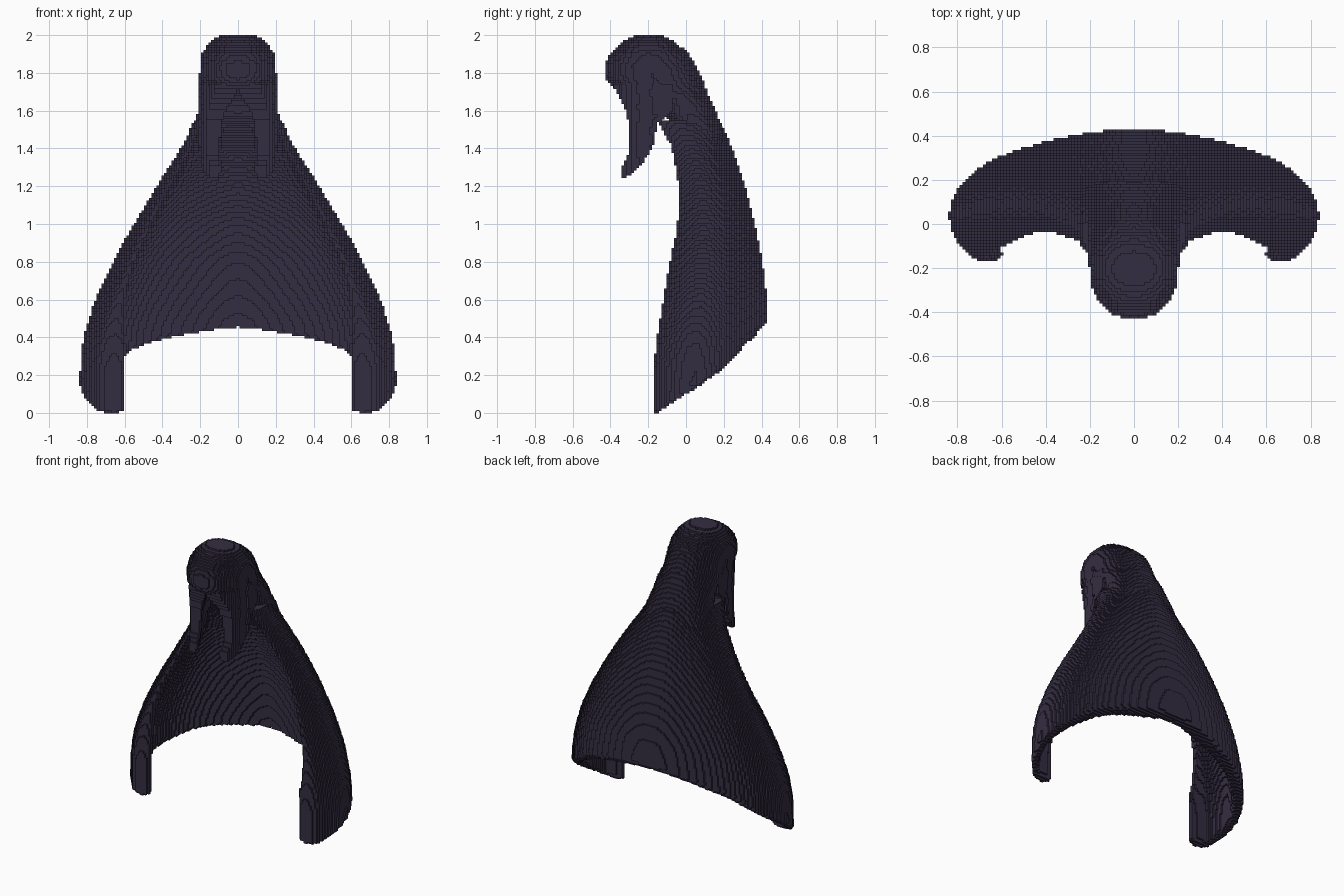
import bpy, bmesh, math

if "Cube" in bpy.data.objects:
    bpy.data.objects.remove(bpy.data.objects["Cube"], do_unlink=True)

VOXEL = 0.0135

# One dark violet cloth colour
cloth = bpy.data.materials.new("dark_violet_cloth")
cloth.use_nodes = True
COLOUR = (0.034, 0.026, 0.053, 1)
cloth.diffuse_color = COLOUR
cloth.node_tree.nodes["Principled BSDF"].inputs["Base Color"].default_value = COLOUR


def table(rows, z):
    """Linear lookup in rows of (key, value)."""
    if z <= rows[0][0]:
        return rows[0][1]
    for (a, va), (b, vb) in zip(rows, rows[1:]):
        if z <= b:
            return va + (vb - va) * (z - a) / (b - a)
    return rows[-1][1]


def finish(name, bm, subdiv=0):
    """Turn a closed bmesh into an object made of small blocks."""
    bmesh.ops.recalc_face_normals(bm, faces=bm.faces)
    me = bpy.data.meshes.new(name)
    bm.to_mesh(me)
    bm.free()
    me.materials.append(cloth)
    ob = bpy.data.objects.new(name, me)
    bpy.context.collection.objects.link(ob)
    if subdiv:
        sub = ob.modifiers.new("round", 'SUBSURF')
        sub.levels = sub.render_levels = subdiv
    size = [max(v.co[i] for v in me.vertices) - min(v.co[i] for v in me.vertices) for i in range(3)]
    cells = max(size) / VOXEL
    rm = ob.modifiers.new("blocks", 'REMESH')
    rm.mode = 'BLOCKS'
    rm.octree_depth = math.ceil(math.log2(cells / 0.95))
    rm.scale = cells / 2 ** rm.octree_depth
    rm.use_remove_disconnected = False
    return ob


def bridge(bm, rings):
    """Skin between successive closed rings."""
    for a, b in zip(rings, rings[1:]):
        n = len(a)
        for i in range(n):
            j = (i + 1) % n
            bm.faces.new((a[i], a[j], b[j], b[i]))


def cap_strip(bm, ring):
    """Close a ring whose second half runs back along its first half."""
    n = len(ring)
    for i in range(n // 2 - 1):
        bm.faces.new((ring[i], ring[i + 1], ring[n - 2 - i], ring[n - 1 - i]))


# Cloak: half width, back, front, inner back, wall and front lip by height
WIDTH = [(0, .855), (.25, .85), (.4, .835), (.6, .77), (.8, .675), (1, .56), (1.2, .437),
         (1.3, .373), (1.4, .307), (1.5, .257), (1.6, .225)]
BACK = [(.47, .43), (.65, .425), (.8, .405), (1, .365), (1.2, .315), (1.4, .245), (1.6, .16)]
FRONT = [(0, -.17), (.27, -.17), (.4, -.155), (.7, -.105), (1, -.045), (1.2, -.04), (1.4, -.075), (1.55, -.15)]
INNER = [(.3, .39), (.47, .385), (.8, .335), (1, .28), (1.2, .195), (1.3, .13), (1.4, .045), (1.5, -.06), (1.55, -.12)]
WALL = [(0, .055), (.5, .06), (1, .065), (1.55, .04)]
LIP = [(0, .262), (.35, .255), (.5, .2), (.7, .145), (1, .105), (1.3, .07), (1.55, .05)]
HEM = [(-.17, -.02), (-.1, .03), (0, .1), (.1, .15), (.2, .215), (.25, .27), (.3, .35), (.36, .385), (.43, .475)]
OUTER_SHAPE = [(0, 1), (.18, .995), (.36, .945), (.55, .88), (.71, .805), (.85, .7), (.94, .56), (1, .37),
               (.965, .2), (.9, .08), (.85, 0)]
INNER_SHAPE = [(0, 1), (.18, .96), (.36, .905), (.55, .84), (.71, .77), (.85, .67), (.94, .54), (1, .37),
               (.965, .2), (.9, .08), (.87, 0)]
COLUMNS = len(OUTER_SHAPE) + 1
TOP = 1.55


def cloak_point(k, inside, z):
    """Half-section point of column k at height z."""
    w, f = table(WIDTH, z), table(FRONT, z)
    b = table(INNER if inside else BACK, z)
    lip = min(.05, .4 * (b - f)) if inside else 0
    if k == COLUMNS - 1:
        return w - table(LIP, z), f + lip
    px, t = (INNER_SHAPE if inside else OUTER_SHAPE)[k]
    if inside:
        w -= table(WALL, z)
    return px * w, f + max(t * (b - f), lip)


def cloak_column(k, inside, steps=32):
    """Points of one column, from the slanting hem upward."""
    z0 = .2
    for _ in range(25):
        y = cloak_point(k, inside, z0)[1]
        z0 = .5 * z0 + .5 * (table(HEM, y) + (.03 if inside and y > .1 else 0))
    for s in range(steps + 1):
        z = z0 + (TOP - z0) * s / steps
        yield (*cloak_point(k, inside, z), z)


bm = bmesh.new()
order = [(-1, k) for k in range(COLUMNS - 1, 0, -1)] + [(1, k) for k in range(COLUMNS)]
columns = []
for inside, seq in ((False, order), (True, order[::-1])):
    for side, k in seq:
        columns.append([bm.verts.new((side * x, y, z)) for x, y, z in cloak_column(k, inside)])
rings = list(zip(*columns))
bridge(bm, rings)
cap_strip(bm, rings[0])
cap_strip(bm, rings[-1])
finish("cloak", bm, 1)

# Hood: stacked rounded sections of (height, half width, front, back)
HOOD = [(1.42, .24, .04, .21), (1.5, .235, -.05, .195), (1.58, .217, -.12, .165), (1.65, .208, -.15, .135),
        (1.69, .206, -.24, .117), (1.72, .204, -.385, .107), (1.77, .203, -.425, .085), (1.84, .202, -.43, .052),
        (1.9, .19, -.405, .015), (1.95, .163, -.355, -.04), (1.985, .125, -.305, -.095), (2.003, .075, -.255, -.145)]
bm = bmesh.new()
rings = []
for z, w, f, b in HOOD:
    ring = []
    for i in range(32):
        a = math.tau * i / 32
        c, s = math.cos(a), math.sin(a)
        x = w * math.copysign(abs(c) ** .85, c)
        y = (f + b) / 2 + (b - f) / 2 * math.copysign(abs(s) ** .92, s)
        ring.append(bm.verts.new((x, y, z)))
    rings.append(ring)
bridge(bm, rings)
bm.faces.new(rings[0])
bm.faces.new(rings[-1])
finish("hood", bm)

# Hood flaps beside the face opening: (height, front, back, thickness)
FLAP = [(1.245, -.345, -.315, .05), (1.285, -.345, -.26, .06), (1.36, -.31, -.205, .07), (1.41, -.303, -.175, .075),
        (1.53, -.305, -.15, .085), (1.6, -.318, -.07, .1), (1.66, -.345, -.07, .12), (1.74, -.385, -.07, .13)]
for side, name in ((1, "left_hood_flap"), (-1, "right_hood_flap")):
    bm = bmesh.new()
    rings = []
    for z, f, b, thick in FLAP:
        path = []
        for i in range(6):
            y = f + (b - f) * i / 5
            path.append((.203 - 1.9 * max(0, -.17 - y) ** 2, y))
        section = path + [(x - thick, y) for x, y in reversed(path)]
        rings.append([bm.verts.new((side * x, y, z)) for x, y in section])
    bridge(bm, rings)
    cap_strip(bm, rings[0])
    cap_strip(bm, rings[-1])
    finish(name, bm)
